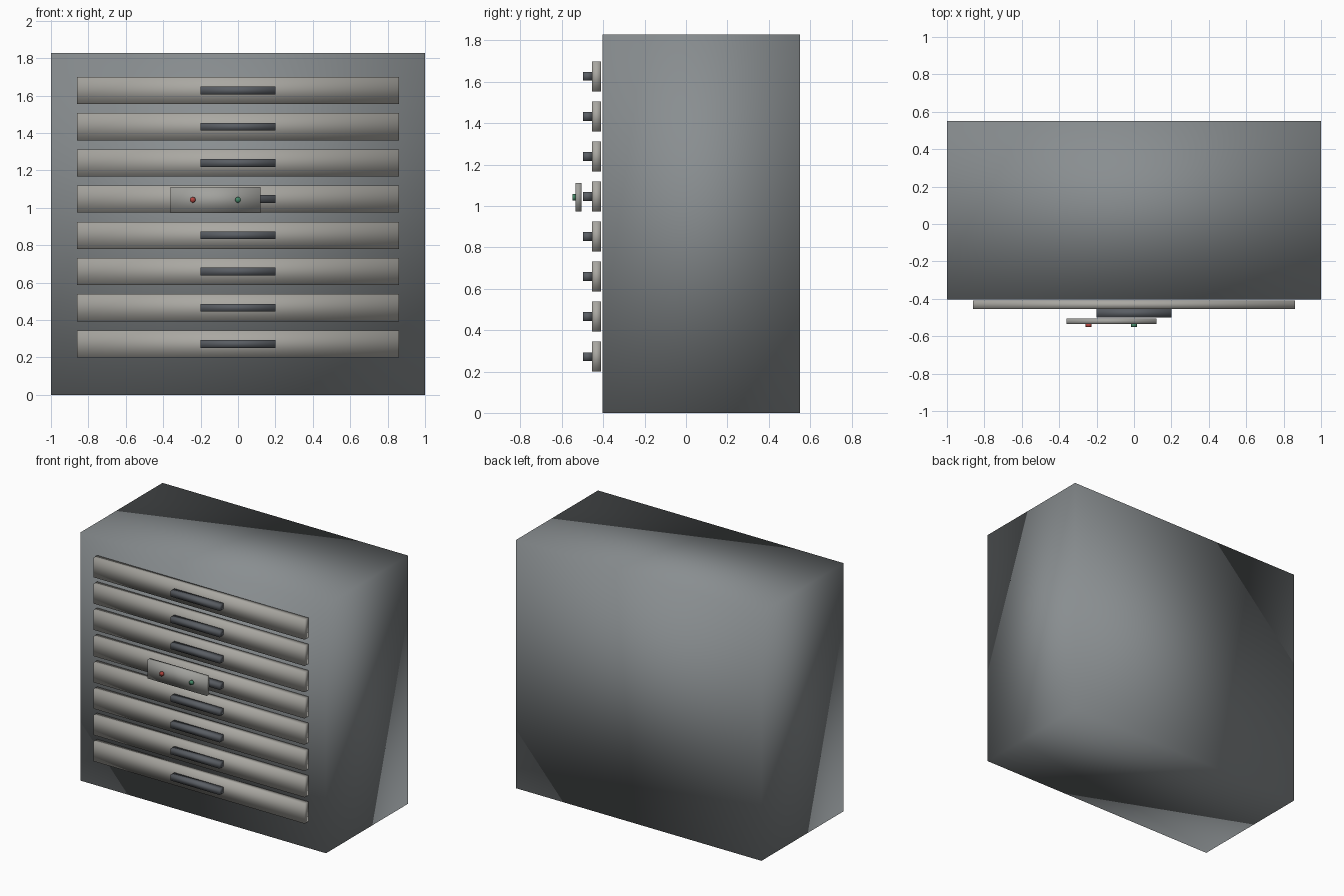
import bpy
import math

if "Cube" in bpy.data.objects:
    bpy.data.objects.remove(bpy.data.objects["Cube"])


def material(name, rgb):
    mat = bpy.data.materials.new(name)
    mat.diffuse_color = (*rgb, 1)
    mat.use_nodes = True
    mat.node_tree.nodes["Principled BSDF"].inputs["Base Color"].default_value = mat.diffuse_color
    return mat


STEEL = material("steel", (0.25, 0.27, 0.28))
FRONT = material("drawer_paint", (0.40, 0.39, 0.36))
DARK = material("dark_metal", (0.10, 0.11, 0.125))
PLATE = material("plate", (0.36, 0.36, 0.34))
RED = material("red_lamp", (0.45, 0.06, 0.05))
GREEN = material("green_lamp", (0.06, 0.25, 0.14))


def finish(name, mat):
    ob = bpy.context.object
    ob.name = name
    ob.data.materials.append(mat)
    bpy.ops.object.shade_smooth()  # soft shading over the plain block forms


def box(name, x, y, z, mat):
    """Block from (min, max) pairs on each axis."""
    bpy.ops.mesh.primitive_cube_add(size=1, location=[(a + b) / 2 for a, b in (x, y, z)])
    bpy.context.object.scale = [b - a for a, b in (x, y, z)]
    bpy.ops.object.transform_apply(location=False, rotation=False, scale=True)
    finish(name, mat)


def lamp(name, x, mat):
    bpy.ops.mesh.primitive_cylinder_add(
        vertices=8, radius=0.016, depth=0.015,
        location=(x, -0.542, 1.042), rotation=(math.pi / 2, 0, 0))
    finish(name, mat)


# Cabinet body
box("cabinet_body", (-1, 1), (-0.404, 0.55), (0, 1.828), STEEL)

# Stack of eight drawers, each with a bar handle
for i in range(8):
    z = 0.272 + i * 0.1935
    box(f"drawer_front_{i + 1}", (-0.86, 0.86), (-0.454, -0.41), (z - 0.0725, z + 0.0725), FRONT)
    box(f"drawer_handle_{i + 1}", (-0.2, 0.2), (-0.499, -0.454), (z - 0.021, z + 0.021), DARK)

# Lock panel with two indicator lamps
box("lock_panel", (-0.362, 0.12), (-0.535, -0.506), (0.973, 1.112), PLATE)
lamp("red_indicator", -0.242, RED)
lamp("green_indicator", 0.0, GREEN)
